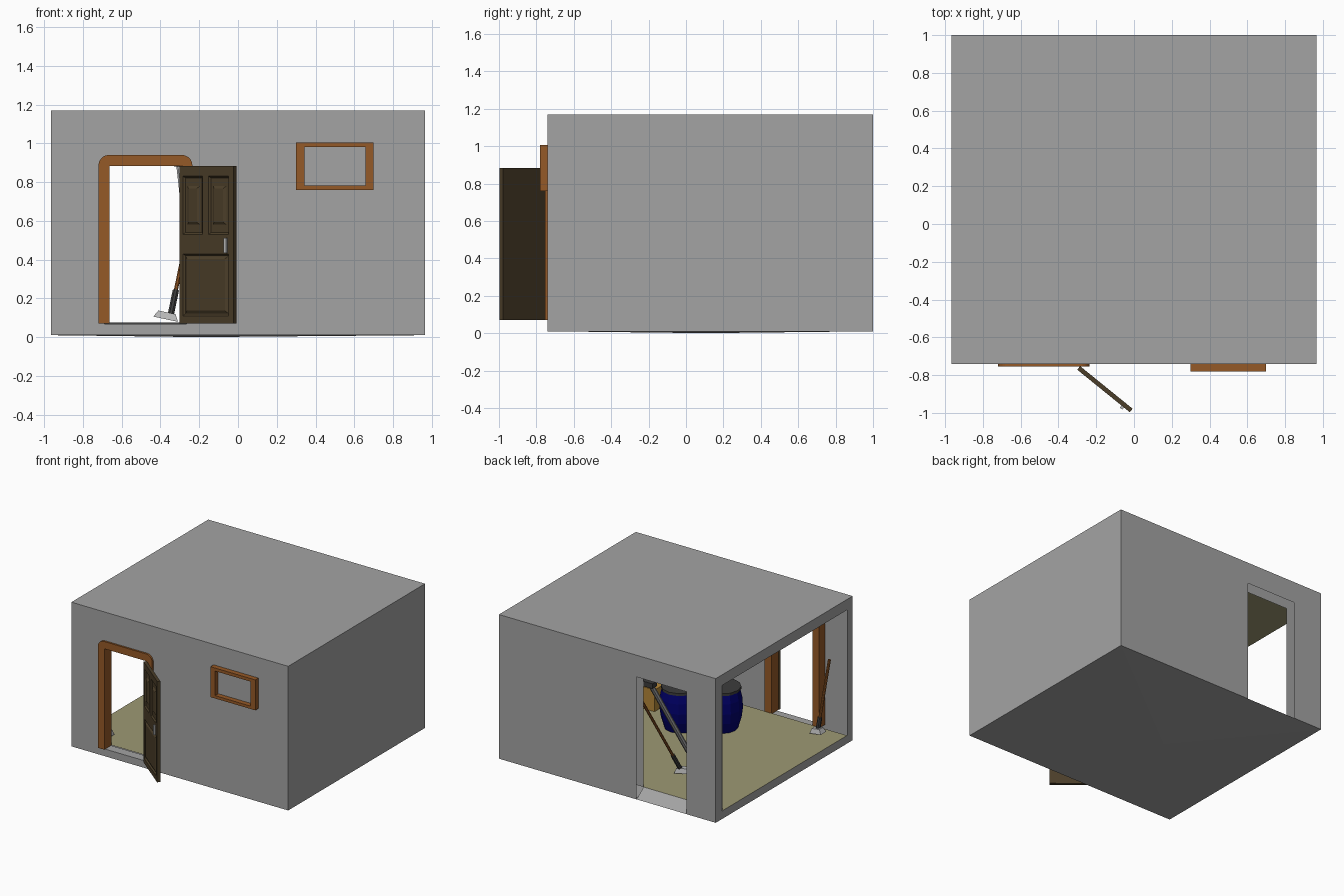
import bpy, bmesh, math
from mathutils import Matrix, Vector

if "Cube" in bpy.data.objects:
    bpy.data.objects.remove(bpy.data.objects["Cube"])


def mat(name, *rgb):
    m = bpy.data.materials.new(name)
    m.diffuse_color = (*rgb, 1)
    m.use_nodes = True
    m.node_tree.nodes["Principled BSDF"].inputs["Base Color"].default_value = m.diffuse_color
    return m


WALL = mat("wall_grey", 0.37, 0.37, 0.37)
METAL = mat("metal_grey", 0.5, 0.5, 0.5)
WOOD = mat("frame_wood", 0.30, 0.10, 0.02)
DARK = mat("door_wood", 0.07, 0.048, 0.022)
OLIVE = mat("floor_olive", 0.34, 0.32, 0.175)
BLUE = mat("barrel_blue", 0.0, 0.0, 0.15)
IRON = mat("dark_iron", 0.045, 0.045, 0.045)
CRATE = mat("crate_yellow", 0.45, 0.24, 0.04)


def make(name, bm, material=None, fix=True):
    if fix:
        bmesh.ops.recalc_face_normals(bm, faces=bm.faces)
    me = bpy.data.meshes.new(name)
    bm.to_mesh(me)
    bm.free()
    ob = bpy.data.objects.new(name, me)
    bpy.context.collection.objects.link(ob)
    if material:
        me.materials.append(material)
    return ob


def faces(name, quads, material=WALL, m=Matrix()):
    bm = bmesh.new()
    for q in quads:
        bm.faces.new([bm.verts.new(m @ Vector(p)) for p in q])
    bmesh.ops.remove_doubles(bm, verts=bm.verts, dist=1e-5)
    return make(name, bm, material, False)


def ring(outer, inner):
    return [(outer[i], outer[(i + 1) % 4], inner[(i + 1) % 4], inner[i]) for i in range(4)]


def box(name, lo, hi, material=None, m=Matrix(), taper=1.0):
    bm = bmesh.new()
    bmesh.ops.create_cube(bm, size=1)
    c = [(a + b) / 2 for a, b in zip(lo, hi)]
    for v in bm.verts:
        k = taper if v.co.z > 0 else 1
        v.co = m @ Vector([c[i] + v.co[i] * (hi[i] - lo[i]) * (k if i < 2 else 1) for i in range(3)])
    return make(name, bm, material)


def rod(name, a, b, r, material=None, sides=8):
    a, b = Vector(a), Vector(b)
    m = Matrix.Translation((a + b) / 2) @ (b - a).to_track_quat('Z', 'Y').to_matrix().to_4x4()
    bm = bmesh.new()
    bmesh.ops.create_cone(bm, cap_ends=True, segments=sides, radius1=r, radius2=r,
                          depth=(b - a).length, matrix=m)
    return make(name, bm, material)


def extrude_profile(name, pts, y0, y1, material):
    bm = bmesh.new()
    f = bm.faces.new([bm.verts.new((x, y0, z)) for x, z in pts])
    g = bmesh.ops.extrude_face_region(bm, geom=[f])["geom"]
    bmesh.ops.translate(bm, vec=(0, y1 - y0, 0), verts=[v for v in g if isinstance(v, bmesh.types.BMVert)])
    return make(name, bm, material)


X, Y0, Y1, Z0, Z1 = 0.965, -0.74, 1.0, 0.01, 1.17
FLOOR = 0.075


def front(x0, x1, z0, z1, y):
    return [(x0, y, z0), (x1, y, z0), (x1, y, z1), (x0, y, z1)]


def back(x0, x1, z0, z1, y):
    return [(x1, y, z0), (x0, y, z0), (x0, y, z1), (x1, y, z1)]


def left(y0, y1, z0, z1):
    return [(-X, y1, z0), (-X, y0, z0), (-X, y0, z1), (-X, y1, z1)]


# outer shell: walls with door openings, open left side, roof and base
faces("front_wall", ring(front(-X, X, Z0, Z1, Y0), front(-0.69, -0.265, 0.068, 0.91, Y0)))
faces("front_sill", [[(-0.69, Y0, 0.068), (-0.265, Y0, 0.068), (-0.265, -0.665, 0.068), (-0.69, -0.665, 0.068)]])
faces("back_wall", ring(back(-X, X, Z0, Z1, Y1), back(-0.706, -0.26, Z0, 0.995, Y1)))
# inner leaf of the back wall, seen through the opening, and the sloping sill
faces("back_inner_wall", ring(back(-0.96, 0.89, FLOOR, 1.085, 0.91), back(-0.706, -0.26, FLOOR, 0.985, 0.91)))
faces("back_sill", [[(-0.26, Y1, Z0), (-0.706, Y1, Z0), (-0.706, 0.91, FLOOR), (-0.26, 0.91, FLOOR)]])
faces("right_wall", [[(X, Y0, Z0), (X, Y1, Z0), (X, Y1, Z1), (X, Y0, Z1)]])
faces("left_rim", ring(left(Y0, Y1, Z0, Z1), left(-0.67, 0.92, FLOOR, 1.085)))
faces("roof", [[(-X, Y0, Z1), (X, Y0, Z1), (X, Y1, Z1), (-X, Y1, Z1)]])
base = [(-X, Y0, Z0), (-X, Y1, Z0), (X, Y1, Z0), (X, Y0, Z0)]
faces("base", [(base[i], base[(i + 1) % 4], (-0.2, 0.1, 0)) for i in range(4)])
# interior floor and ceiling
inside = [(-X, -0.67), (0.89, -0.67), (0.89, 0.91), (-X, 0.91)]
faces("floor", [[(x, y, FLOOR) for x, y in inside]], OLIVE)
faces("ceiling", [[(x, y, 1.085) for x, y in reversed(inside)]], OLIVE)

# door frame with rounded upper corners
xl, xr, top, r = -0.72, -0.235, 0.94, 0.055
pts = [(xl, 0.07)]
for cx, a0 in ((xl + r, 180), (xr - r, 90)):
    for k in range(6):
        a = math.radians(a0 - 18 * k)
        pts.append((cx + r * math.cos(a), top - r + r * math.sin(a)))
pts += [(xr, 0.07), (-0.295, 0.07), (-0.295, 0.882), (-0.662, 0.882), (-0.662, 0.07)]
extrude_profile("door_frame", pts, -0.755, -0.665, WOOD)

# window frame on the wall
for nm, x0, x1, z0, z1 in (("left", 0.3, 0.342, 0.76, 1.005), ("right", 0.658, 0.7, 0.76, 1.005),
                           ("bottom", 0.342, 0.658, 0.76, 0.783), ("top", 0.342, 0.658, 0.98, 1.005)):
    box("window_frame_" + nm, (x0, -0.78, z0), (x1, Y0, z1), WOOD)

# open door: plain back, front with rails, sloped mouldings and raised panels
M = Matrix.Translation((-0.293, -0.762, 0)) @ Matrix.Rotation(math.radians(-39), 4, 'Z')
MF = M @ Matrix.Rotation(math.radians(90), 4, 'X')  # local z points out of the door front
box("door_core", (0, -0.002, 0.07), (0.358, 0.012, 0.882), DARK, M)
for i, (u0, u1, z0, z1) in enumerate([(0, 0.02, 0.07, 0.882), (0.325, 0.358, 0.07, 0.882),
                                      (0.15, 0.19, 0.53, 0.83)]):
    box(f"door_stile_{i}", (u0, -0.012, z0), (u1, -0.002, z1), DARK, M)
for i, (z0, z1) in enumerate([(0.07, 0.11), (0.43, 0.53), (0.83, 0.882)]):
    box(f"door_rail_{i}", (0.02, -0.012, z0), (0.325, -0.002, z1), DARK, M)


def rect(u0, u1, z0, z1, inset, depth):
    return [(u0 + inset, z0 + inset, depth), (u1 - inset, z0 + inset, depth),
            (u1 - inset, z1 - inset, depth), (u0 + inset, z1 - inset, depth)]


for i, (p, border) in enumerate([((0.02, 0.15, 0.53, 0.83), 0.024), ((0.19, 0.325, 0.53, 0.83), 0.024),
                                 ((0.02, 0.325, 0.11, 0.43), 0.014)]):
    faces(f"door_moulding_{i}", ring(rect(*p, 0, 0.012), rect(*p, 0.009, 0.002)), DARK, MF)
    zb = 0.05 if i < 2 else border
    u0, u1, z0, z1 = p[0] + border, p[1] - border, p[2] + zb, p[3] - zb
    low, high = rect(u0, u1, z0, z1, 0, 0.002), rect(u0, u1, z0, z1, 0.013, 0.011)
    faces(f"door_panel_{i}", ring(low, high) + [high], DARK, MF)
box("door_handle", (0.302, -0.026, 0.435), (0.318, -0.012, 0.51), METAL, M)

# barrels with dark lids
for i, (bx, by) in enumerate([(-0.13, -0.27), (0.12, -0.1)]):
    bm = bmesh.new()
    rings = []
    for rad, z in [(0.12, FLOOR), (0.145, 0.16), (0.155, 0.24), (0.15, 0.32), (0.135, 0.39)]:
        rings.append([bm.verts.new((bx + rad * math.cos(math.tau * k / 12),
                                    by + rad * math.sin(math.tau * k / 12), z)) for k in range(12)])
    for a, b in zip(rings, rings[1:]):
        for k in range(12):
            bm.faces.new((a[k], a[(k + 1) % 12], b[(k + 1) % 12], b[k]))
    bm.faces.new(rings[0])
    bm.faces.new(rings[-1])
    make(f"barrel_{i}", bm, BLUE)
    rod(f"barrel_lid_{i}", (bx, by, 0.385), (bx, by, 0.405), 0.143, IRON, 12)

# crate
box("crate", (0.42, -0.45, FLOOR), (0.67, -0.2, 0.25), CRATE)


# leaning tools: handle, dark socket, tilted flat head
def tool(name, foot, tip, shift, width, tilt):
    foot, tip = Vector(foot), Vector(tip)
    mid = foot.lerp(tip, 0.2)
    rod(name + "_handle", mid, tip, 0.011, WOOD)
    rod(name + "_socket", foot, mid, 0.017, IRON)
    m = Matrix.Translation((foot.x + shift, foot.y, foot.z + 0.01)) @ Matrix.Rotation(math.radians(tilt), 4, 'Y')
    box(name + "_head", (-width / 2, -0.035, -0.018), (width / 2, 0.035, 0.018), METAL, m, 0.7)


tool("broom", (-0.35, 0.56, 0.1), (-0.205, 0.9, 0.8), -0.02, 0.13, 12)
tool("spare_broom", (-0.78, -0.56, 0.1), (-0.815, -0.66, 0.65), 0, 0.1, 8)
rod("hoe_pole", (-0.21, 0.25, FLOOR), (-0.3, 0.88, 0.9), 0.02, METAL)
box("hoe_head", (-0.33, 0.84, 0.88), (-0.22, 0.9, 0.92), IRON)
